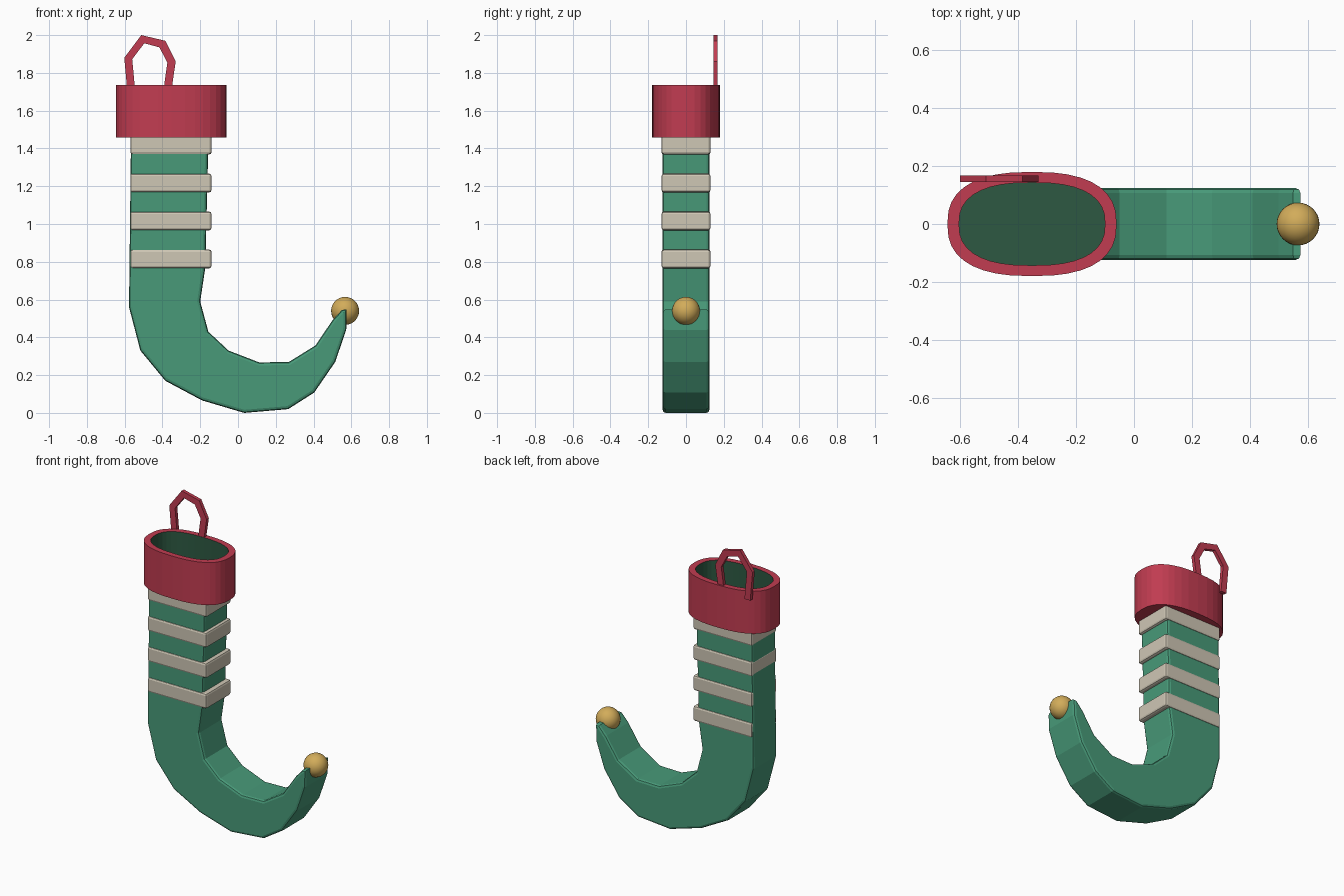
import bpy, bmesh, math

cube = bpy.data.objects.get("Cube")
if cube:
    bpy.data.objects.remove(cube, do_unlink=True)


def material(name, rgb):
    linear = [((c / 255 + 0.055) / 1.055) ** 2.4 for c in rgb] + [1.0]
    m = bpy.data.materials.new(name)
    m.use_nodes = True
    m.diffuse_color = linear
    m.node_tree.nodes["Principled BSDF"].inputs["Base Color"].default_value = linear
    return m


green = material("green felt", (72, 154, 121))
dark = material("dark green lining", (45, 89, 66))
red = material("red trim", (193, 60, 81))
cream = material("cream stripe", (207, 199, 181))
gold = material("gold bell", (210, 172, 90))


def finish(name, bm, *mats):
    mesh = bpy.data.meshes.new(name)
    bm.to_mesh(mesh)
    bm.free()
    for m in mats:
        mesh.materials.append(m)
    ob = bpy.data.objects.new(name, mesh)
    bpy.context.collection.objects.link(ob)
    return ob


def slab(name, outline, y0, y1, mat, bevel=0.0):
    """Extrude an x-z outline along y and optionally round its two rims."""
    bm = bmesh.new()
    front = bm.faces.new([bm.verts.new((x, y0, z)) for x, z in outline])
    moved = bmesh.ops.extrude_face_region(bm, geom=[front], use_keep_orig=True)["geom"]
    for v in moved:
        if isinstance(v, bmesh.types.BMVert):
            v.co.y = y1
    bmesh.ops.recalc_face_normals(bm, faces=bm.faces)
    if bevel:
        rims = [e for e in bm.edges if abs(e.verts[0].co.y - e.verts[1].co.y) < 1e-5]
        bmesh.ops.bevel(bm, geom=rims, offset=bevel, segments=2, profile=0.5,
                        affect="EDGES", clamp_overlap=True)
    return finish(name, bm, mat)


# Curled stocking body: outer side down to the toe, then back along the inside
outer_side = [(-0.566, 1.5), (-0.577, 0.56), (-0.517, 0.33), (-0.385, 0.17),
              (-0.19, 0.066), (0.033, 0.0), (0.266, 0.02), (0.404, 0.108),
              (0.515, 0.27), (0.573, 0.44), (0.575, 0.548)]
inner_side = [(0.55, 0.545), (0.5, 0.49), (0.41, 0.357), (0.27, 0.27), (0.113, 0.267),
              (-0.05, 0.33), (-0.157, 0.43), (-0.2, 0.59), (-0.173, 0.77), (-0.155, 1.5)]
slab("stocking_body", outer_side + inner_side, -0.124, 0.124, green, 0.016)

# Stripes round the leg
for i in range(4):
    bm = bmesh.new()
    bmesh.ops.create_cube(bm, size=1)
    for v in bm.verts:
        v.co = (-0.355 + v.co.x * 0.43, v.co.y * 0.26, 0.815 + 0.201 * i + v.co.z * 0.1)
    bmesh.ops.bevel(bm, geom=bm.edges[:], offset=0.013, segments=2, profile=0.5,
                    affect="EDGES")
    finish(f"stripe_{i + 1}", bm, cream)


# Oval cuff with a dark lined opening
def oval_ring(bm, rx, ry, z, count=36):
    ring = []
    for i in range(count):
        a = math.tau * i / count
        c, s = math.cos(a), math.sin(a)
        ring.append(bm.verts.new((-0.3525 + rx * math.copysign(abs(c) ** 0.8, c),
                                  ry * math.copysign(abs(s) ** 0.8, s), z)))
    return ring


bm = bmesh.new()
rings = [oval_ring(bm, *r) for r in ((0.2925, 0.18, 1.457), (0.2925, 0.18, 1.737),
                                     (0.2525, 0.143, 1.737), (0.2525, 0.143, 1.51))]
for level, (low, high) in enumerate(zip(rings, rings[1:])):
    for i in range(len(low)):
        j = (i + 1) % len(low)
        face = bm.faces.new((low[i], low[j], high[j], high[i]))
        face.material_index = int(level == 2)
bm.faces.new(rings[0][::-1])
bm.faces.new(rings[-1]).material_index = 1
finish("cuff", bm, red, dark)

# Hanging loop
loop_outer = [(-0.585, 1.69), (-0.602, 1.88), (-0.512, 2.0), (-0.385, 1.97),
              (-0.33, 1.86), (-0.355, 1.69)]
loop_inner = [(-0.397, 1.69), (-0.374, 1.855), (-0.416, 1.935), (-0.496, 1.957),
              (-0.56, 1.873), (-0.543, 1.69)]
slab("hanging_loop", loop_outer + loop_inner, 0.145, 0.168, red)

# Bell at the toe
bm = bmesh.new()
bmesh.ops.create_uvsphere(bm, u_segments=32, v_segments=16, radius=0.074)
for f in bm.faces:
    f.smooth = True
bell = finish("toe_bell", bm, gold)
bell.location = (0.567, 0, 0.54)
